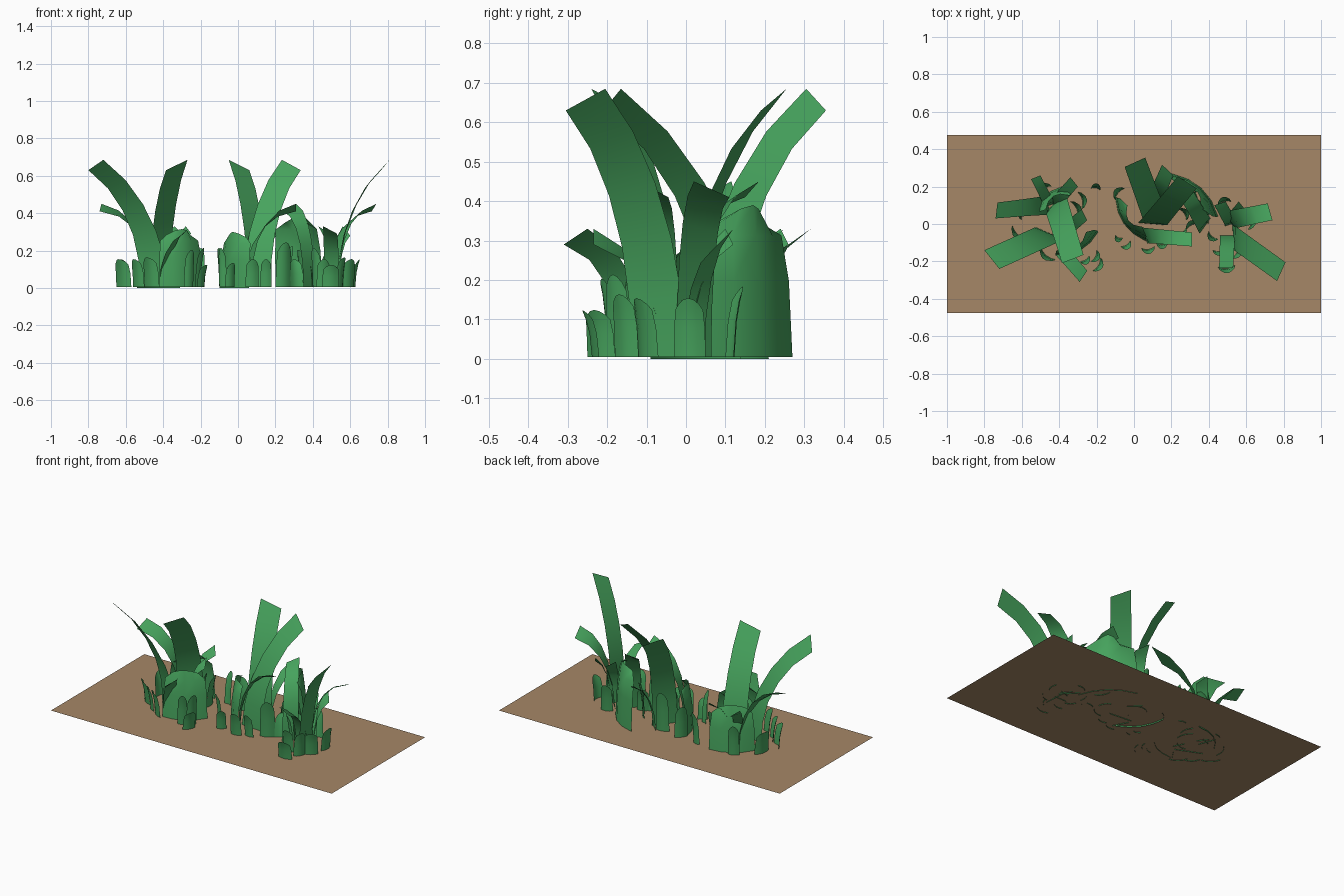
import bpy
from math import radians
from mathutils import Vector, Matrix


def material(name, color):
    m = bpy.data.materials.new(name)
    m.diffuse_color = (*color, 1)
    return m


GREEN = material("leaf_green", (0.062, 0.37, 0.11))
BROWN = material("soil_brown", (0.38, 0.245, 0.135))
CLUMPS = [Vector((-.42, 0, 0)), Vector((.12, .06, 0)), Vector((.50, -.02, 0))]


def make(name, verts, faces, mat, smooth=True):
    me = bpy.data.meshes.new(name)
    me.from_pydata(verts, [], faces)
    me.materials.append(mat)
    for p in me.polygons:
        p.use_smooth = smooth
    ob = bpy.data.objects.new(name, me)
    bpy.context.collection.objects.link(ob)
    return ob


def grid_faces(rows, cols):
    return [(r * cols + c, r * cols + c + 1, (r + 1) * cols + c + 1, (r + 1) * cols + c)
            for r in range(rows - 1) for c in range(cols - 1)]


def blade(name, base, a, b, k, n=5, wide=1.3, twist=28):
    """Arching, slightly twisted strip from a base point to a slanted tip a-b."""
    a, b = Vector(a), Vector(b)
    mid, cross = (a + b) / 2, (b - a) / 2
    flat = Matrix.Rotation(radians(twist), 3, 'Z') @ Vector((cross.x, cross.y, 0)) * wide
    base = Vector((*base, 0.004))
    verts = []
    for i in range(n + 1):
        t = i / n
        p = base.lerp(mid, t * t)
        p.z = base.z + (mid.z - base.z) * (1 - (1 - t) ** k)
        w = flat.lerp(cross, t)
        verts += [p - w, p + w]
    make(name, verts, grid_faces(n + 1, 2), GREEN)


def leaf(name, p, q, h, bulge=0.15, lean=0.03, taper=0.55, z0=0.004):
    """Upright curved leaf with base edge p-q, leaning away from its clump."""
    p, q = Vector((*p, 0)), Vector((*q, 0))
    mid, d = (p + q) / 2, q - p
    out = Vector((d.y, -d.x, 0))
    centre = min(CLUMPS, key=lambda c: (c - mid).length)
    if out.dot(mid - centre) < 0:
        out = -out
    un = out.normalized()
    verts = []
    for s, f in ((0, 1), (.5, .97), (.8, .88), (1, taper)):
        for u in (-.5, -.25, 0, .25, .5):
            z = h * s * (1 - (.1 * (abs(u) * 2) ** 2 if s == 1 else 0))
            verts.append(mid + d * u * f + out * bulge * (1 - 4 * u * u)
                         + un * lean * s * s + Vector((0, 0, z0 + z)))
    make(name, verts, grid_faces(4, 5), GREEN)


# soil patch
make("soil", [(-1, -.475, .008), (1, -.475, .008), (1, .475, .008), (-1, .475, .008)],
     [(0, 1, 2, 3)], BROWN, False)

# tall arching blades
for base, a, b in [
    ((-.45, -.05), (-.72, -.24, .685), (-.80, -.14, .63)),
    ((-.42, .12), (-.27, -.165, .685), (-.385, -.21, .63)),
    ((.53, -.07), (.81, -.205, .685), (.765, -.305, .63)),
    ((.10, .07), (-.05, .305, .685), (.06, .355, .63)),
    ((.10, .0), (.235, .255, .685), (.335, .19, .63)),
]:
    blade("tall_blade", base, a, b, 1.15)

# medium arching blades
for base, a, b in [
    ((-.46, .10), (-.73, .115, .45), (-.74, .03, .41)),
    ((.05, -.06), (.31, -.12, .45), (.31, -.045, .41)),
    ((.50, .02), (.74, .02, .45), (.715, .11, .41)),
    ((.38, -.01), (.31, .185, .45), (.24, .15, .41)),
]:
    blade("medium_blade", base, a, b, 1.6)

# small arching blades
for base, a, b in [
    ((.12, .15), (.15, .317, .33), (.21, .26, .29)),
    ((-.40, -.13), (-.25, -.25, .33), (-.29, -.31, .29)),
    ((.50, -.06), (.455, -.235, .33), (.53, -.235, .29)),
    ((-.43, .10), (-.34, .25, .33), (-.30, .20, .29)),
    ((-.45, .10), (-.55, .24, .33), (-.50, .26, .29)),
    ((.52, .0), (.43, .10, .33), (.49, .12, .29)),
    ((-.36, -.03), (-.28, .08, .33), (-.25, .02, .29)),
    ((.52, .02), (.56, .12, .33), (.60, .07, .28)),
]:
    blade("small_blade", base, a, b, 1.4, 4, 1.1, 0)

# broad upright leaves: base start, base end, height, bulge, top width
for p, q, h, c, t in [
    ((.45, .04), (.20, .27), .385, .15, .4),
    ((-.10, .14), (.06, -.09), .30, .15, .5),
    ((-.31, .21), (-.54, .07), .30, .15, .55),
    ((-.42, -.17), (-.19, -.04), .31, .15, .55),
]:
    leaf("broad_leaf", p, q, h, c, -.03, t, 0 if h == .30 else .005)

# short upright leaves around each clump: base start, base end, height
for p, q, h in [
    ((-.65, -.01), (-.57, -.08), .15), ((-.57, .12), (-.60, .02), .15),
    ((-.50, -.12), (-.42, -.19), .16), ((-.56, -.08), (-.50, -.14), .15),
    ((-.29, -.20), (-.24, -.17), .20), ((-.22, -.25), (-.18, -.18), .12),
    ((-.23, -.20), (-.20, -.14), .21), ((-.23, .19), (-.18, .18), .21),
    ((-.30, .03), (-.34, .12), .22), ((-.28, .08), (-.30, .17), .20),
    ((-.44, .20), (-.50, .17), .20), ((-.42, -.04), (-.34, -.02), .25),
    ((-.10, -.06), (-.06, -.075), .21), ((-.05, .19), (-.10, .13), .21),
    ((-.07, -.12), (-.02, -.09), .13), ((.04, -.13), (.11, -.12), .15),
    ((.12, -.10), (.18, -.10), .15), ((.20, -.06), (.28, -.02), .24),
    ((.28, .02), (.24, .08), .22), ((.10, .16), (.02, .14), .26),
    ((.28, -.03), (.35, .0), .15), ((.33, .18), (.38, .10), .20),
    ((.42, -.14), (.49, -.13), .15), ((.45, -.23), (.54, -.22), .12),
    ((.52, -.18), (.56, -.12), .16), ((.55, -.12), (.62, -.07), .15),
    ((.61, -.03), (.62, .05), .15), ((.52, .12), (.45, .10), .18),
    ((.42, .08), (.40, .0), .16), ((.40, -.04), (.45, -.08), .21),
]:
    leaf("short_leaf", p, q, h, .15, .025, .65)
